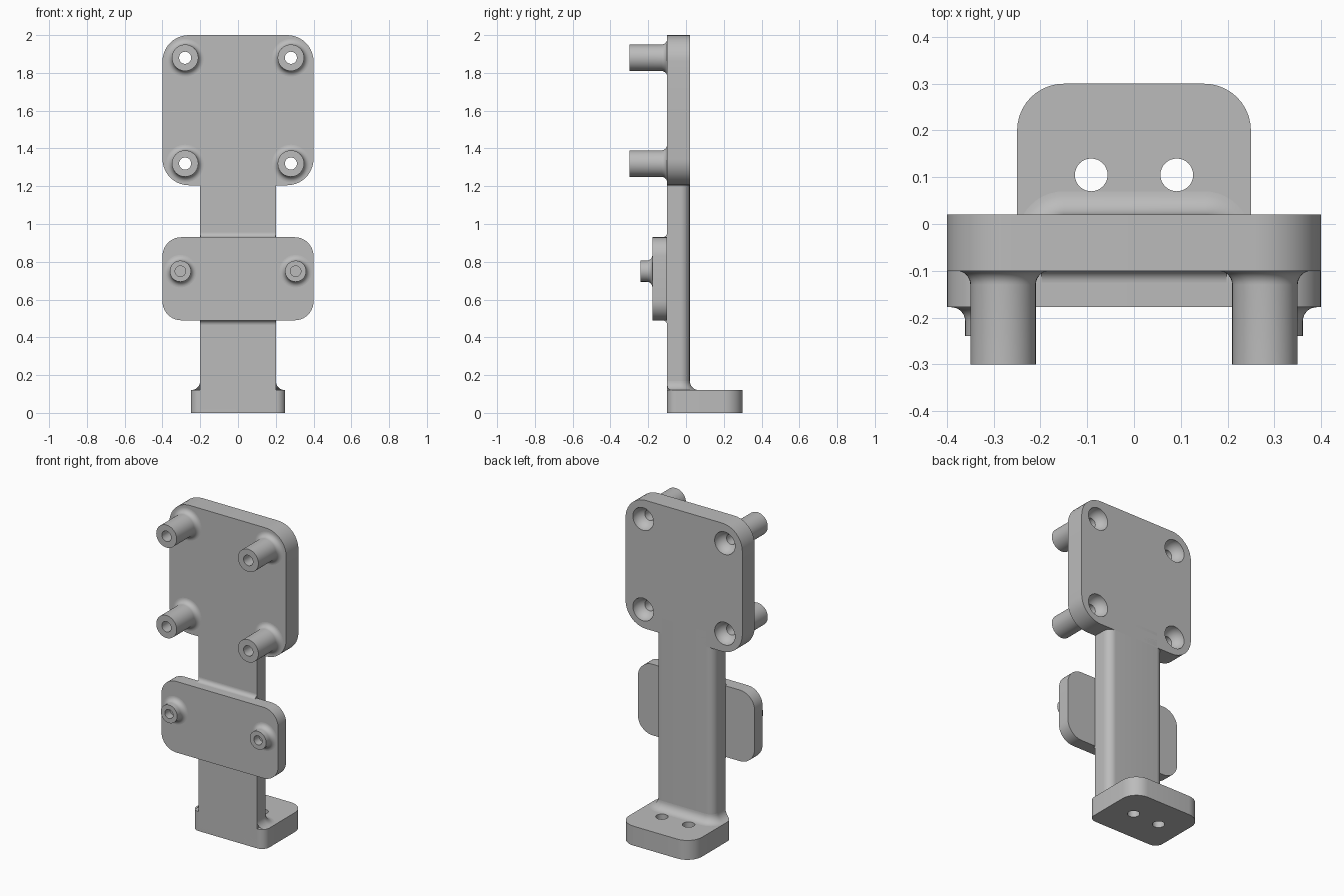
import bpy, bmesh, math
from math import sin, cos, pi, sqrt
from mathutils import Matrix

cube = bpy.data.objects.get("Cube")
if cube:
    bpy.data.objects.remove(cube, do_unlink=True)

grey = bpy.data.materials.new("matte grey")
grey.use_nodes = True
grey.diffuse_color = (0.5, 0.5, 0.5, 1)
grey.node_tree.nodes["Principled BSDF"].inputs["Base Color"].default_value = (0.5, 0.5, 0.5, 1)


def finish(bm, name):
    bmesh.ops.recalc_face_normals(bm, faces=bm.faces)
    mesh = bpy.data.meshes.new(name)
    bm.to_mesh(mesh)
    bm.free()
    mesh.materials.append(grey)
    obj = bpy.data.objects.new(name, mesh)
    bpy.context.collection.objects.link(obj)
    return obj


def smooth(obj):
    bpy.ops.object.select_all(action='DESELECT')
    obj.select_set(True)
    bpy.context.view_layer.objects.active = obj
    bpy.ops.object.shade_smooth_by_angle(angle=math.radians(30))


def rounded_rect(x, lo, hi, r_lo, r_hi, n=10):
    """Outline of half-width x between lo and hi, with its own radius at each end."""
    corners = [(x, hi, r_hi, 0), (-x, hi, r_hi, 1), (-x, lo, r_lo, 2), (x, lo, r_lo, 3)]
    pts = []
    for cx, cy, r, q in corners:
        ox, oy = cx - math.copysign(r, cx), (cy - r if cy == hi else cy + r)
        for i in range(n + 1):
            a = (q + i / n) * pi / 2
            pts.append((ox + r * cos(a), oy + r * sin(a)))
    return pts


def prism(name, outline, axis, lo, hi, round_edge=0):
    """Extrude an outline along an axis, optionally rounding the far rim."""
    place = {'x': lambda a, b, h: (h, a, b),
             'y': lambda a, b, h: (a, h, b),
             'z': lambda a, b, h: (a, b, h)}[axis]
    bm = bmesh.new()
    rings = [[bm.verts.new(place(a, b, h)) for a, b in outline] for h in (lo, hi)]
    n = len(outline)
    bm.faces.new(rings[0])
    cap = bm.faces.new(rings[1])
    for i in range(n):
        j = (i + 1) % n
        bm.faces.new((rings[0][i], rings[0][j], rings[1][j], rings[1][i]))
    if round_edge:
        bmesh.ops.bevel(bm, geom=list(cap.edges), offset=round_edge, segments=8,
                        profile=0.5, affect='EDGES')
    return finish(bm, name)


def lathe_y(name, profile, x, z, n=40):
    """Spin (radius, y) points around an axis parallel to y."""
    bm = bmesh.new()
    rings = []
    for r, y in profile:
        if r == 0:
            rings.append([bm.verts.new((x, y, z))] * n)
        else:
            rings.append([bm.verts.new((x + r * cos(2 * pi * i / n), y, z + r * sin(2 * pi * i / n)))
                          for i in range(n)])
    for a, b in zip(rings, rings[1:]):
        for i in range(n):
            j = (i + 1) % n
            bm.faces.new(list(dict.fromkeys((a[i], a[j], b[j], b[i]))))
    return finish(bm, name)


def flare(r, y, f, n=8):
    """Concave fillet from a post of radius r down onto a face at y."""
    return [(r + f * (1 - cos(i / n * pi / 2)), y - f * (1 - sin(i / n * pi / 2)))
            for i in range(n + 1)]


def cut(obj, cutter):
    cutter.hide_render = True
    mod = obj.modifiers.new("hole", 'BOOLEAN')
    mod.operation, mod.solver, mod.object = 'DIFFERENCE', 'EXACT', cutter
    deps = bpy.context.evaluated_depsgraph_get()
    obj.data = bpy.data.meshes.new_from_object(obj.evaluated_get(deps))
    obj.modifiers.clear()
    bpy.data.objects.remove(cutter, do_unlink=True)


FRONT, BACK = -0.1, 0.02

# Upper mounting plate with rounded back rim, bowl recesses and standoffs
plate = prism("upper_plate", rounded_rect(0.4, 1.205, 2, 0.14, 0.14), 'y', FRONT, BACK, 0.055)
for sx in (-1, 1):
    for z in (1.32, 1.88):
        x = 0.28 * sx
        bowl = [(0.07 * sin(t * pi / 20), BACK - 0.07 * cos(t * pi / 20)) for t in range(11)]
        cut(plate, lathe_y("bowl_cutter", bowl + [(0.07, 0.1), (0, 0.1)], x, z))
        cut(plate, lathe_y("hole_cutter", [(0, -0.2), (0.032, -0.2), (0.032, 0.05), (0, 0.05)], x, z))
        post = lathe_y("standoff", [(0.032, FRONT), (0.032, -0.3), (0.07, -0.3)]
                       + flare(0.07, FRONT, 0.03), x, z)
        smooth(post)
smooth(plate)

# Stem with rounded back edges, running up into the plate
R = 0.05
back = rounded_rect(0.2, FRONT, BACK, 0.01, R)[:22]
stem = prism("stem", back + [(-0.2, FRONT), (0.2, FRONT)], 'z', 0.02, 1.3)
smooth(stem)

# Middle cross plate with two blind pegs
smooth(prism("middle_plate", rounded_rect(0.4, 0.49, 0.93, 0.1, 0.1), 'y', -0.178, FRONT))
for sx in (-1, 1):
    peg = lathe_y("peg", [(0, -0.19), (0.028, -0.19), (0.028, -0.24), (0.056, -0.24)]
                  + flare(0.056, -0.178, 0.03), 0.305 * sx, 0.75)
    smooth(peg)

# Small fillets where the middle plate meets the stem
for name, edge, s in (("upper_fillet", 0.93, 1), ("lower_fillet", 0.49, -1)):
    f = 0.025
    arc = [(FRONT - f * (1 - sin(i * pi / 16)), edge + s * f * (1 - cos(i * pi / 16)))
           for i in range(9)]
    smooth(prism(name, arc + [(FRONT, edge)], 'x', -0.198, 0.198))

# Foot with two through holes
foot = prism("foot", rounded_rect(0.25, FRONT, 0.3, 0.05, 0.1), 'z', 0, 0.12)
for sx in (-1, 1):
    ring = [(0.0915 * sx + 0.035 * cos(i * pi / 16), 0.105 + 0.035 * sin(i * pi / 16))
            for i in range(32)]
    cut(foot, prism("foot_hole_cutter", ring, 'z', -0.1, 0.2))
smooth(foot)

# Flared fillet wrapping the stem where it lands on the foot
bm = bmesh.new()
rings = []
for i in range(9):
    t = i / 8 * pi / 2
    d, z = R * (1 - sin(t)), 0.12 + R * (1 - cos(t))
    w = 0.2 + d
    y = FRONT + R - sqrt(max(R * R - d * d, 0))
    outline = rounded_rect(w, FRONT, BACK + d, 0.01, R + d)[:22]
    rings.append([bm.verts.new((a, b, z)) for a, b in [(w, y)] + outline + [(-w, y)]])
for a, b in zip(rings, rings[1:]):
    for i in range(len(a) - 1):
        bm.faces.new((a[i], a[i + 1], b[i + 1], b[i]))
smooth(finish(bm, "foot_fillet"))
